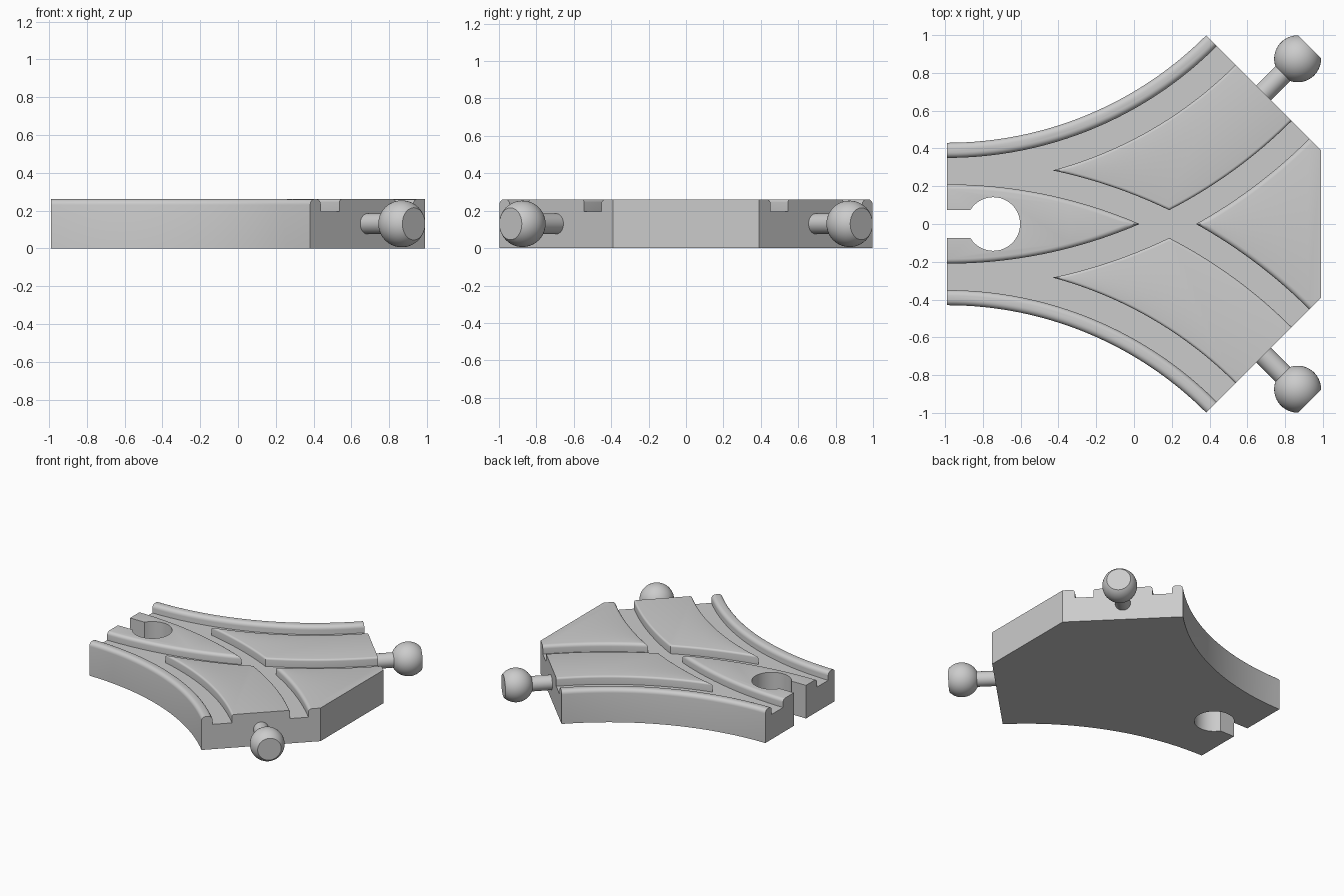
import bpy, bmesh
from math import sin, cos, acos, pi, radians
from mathutils import Matrix, Vector

cube = bpy.data.objects.get("Cube")
if cube:
    bpy.data.objects.remove(cube, do_unlink=True)

X0, C = -0.99, 2.37            # start of the track, height of the turning centres
END = radians(45)              # angle each branch turns through
EDGE_IN, EDGE_OUT = 1.94, 2.80
G1, G2, G3, G4 = 2.02, 2.16, 2.58, 2.712   # wheel groove radii
FLOOR, TOP = 0.195, 0.26

grey = bpy.data.materials.new("plain grey")
grey.use_nodes = True
grey.diffuse_color = (0.6, 0.6, 0.6, 1)
bsdf = next(n for n in grey.node_tree.nodes if n.type == 'BSDF_PRINCIPLED')
bsdf.inputs["Base Color"].default_value = grey.diffuse_color


def finish(name, bm):
    bmesh.ops.recalc_face_normals(bm, faces=bm.faces)
    mesh = bpy.data.meshes.new(name)
    bm.to_mesh(mesh)
    bm.free()
    mesh.materials.append(grey)
    ob = bpy.data.objects.new(name, mesh)
    bpy.context.collection.objects.link(ob)
    bpy.ops.object.select_all(action='DESELECT')
    ob.select_set(True)
    bpy.context.view_layer.objects.active = ob
    bpy.ops.object.shade_smooth_by_angle(angle=radians(32))


def loft(name, layers):
    """Stack matching outlines, given as (points, z), into a closed solid."""
    bm = bmesh.new()
    rings = [[bm.verts.new((x, y, z)) for x, y in pts] for pts, z in layers]
    for low, high in zip(rings, rings[1:]):
        for i in range(len(low)):
            j = (i + 1) % len(low)
            bm.faces.new((low[i], low[j], high[j], high[i]))
    bm.faces.new(rings[0][::-1])
    bm.faces.new(rings[-1])
    finish(name, bm)


def rounded(name, outline, bottom, r, steps=4):
    """Solid whose top edge is rounded along the arcs of its outline."""
    layers = [(outline(0), bottom)]
    for i in range(steps + 1):
        a = i / steps * pi / 2
        layers.append((outline(r * (1 - cos(a))), TOP - r * (1 - sin(a))))
    loft(name, layers)


def arc(side, r, t0, t1, n=24):
    ts = [t0 + (t1 - t0) * i / n for i in range(n + 1)]
    return [(X0 + r * sin(t), side * (C - r * cos(t))) for t in ts]


def crossing(r1, r2):
    """Angles on both circles where a branch arc meets the opposite one."""
    y = (r2 * r2 - r1 * r1) / (4 * C)
    return acos((C - y) / r1), acos((C + y) / r2)


def mirror(pts):
    return [(x, -y) for x, y in pts]


# Keyhole socket in the narrow end, from upper to lower lip
SLOT, HOLE_R, HOLE_X = 0.075, 0.142, -0.745
gap = pi - acos((HOLE_R ** 2 - SLOT ** 2) ** 0.5 / HOLE_R)
socket = [(X0, SLOT)]
for i in range(37):
    a = gap - 2 * gap * i / 36
    socket.append((HOLE_X + HOLE_R * cos(a), HOLE_R * sin(a)))
socket.append((X0, -SLOT))

# Base slab with the groove floor as its top
corner = arc(1, EDGE_OUT, END, END, 1)[:1]
half = arc(1, G1, 0, END, 32) + corner
base = socket + mirror(half) + half[::-1]
loft("base", [(base, 0), (base, FLOOR)])


# Island around the socket
def socket_island(d):
    r = G3 - d
    lower = arc(1, r, 0, acos(C / r))
    return socket + lower + mirror(lower[-2::-1])


rounded("socket_island", socket_island, FLOOR, 0.025)


# Island between the two branches at the wide end
def wide_island(d):
    r = G4 + d
    upper = arc(1, r, acos(C / r), END) + corner
    return upper + mirror(upper[:0:-1])


rounded("wide_island", wide_island, FLOOR, 0.025)

for side, label in ((1, "left"), (-1, "right")):
    # Outer rail
    def rail(d):
        return (arc(side, EDGE_IN + d, 0, END, 32)
                + arc(side, G1 - d, END, 0, 32))

    rounded(label + "_outer_rail", rail, 0, 0.03, 5)

    # Island between the wheel grooves of one branch
    def branch_island(d):
        a, b, c = G2 + d, G3 - d, G4 + d
        tip_a, tip_c = crossing(a, c)
        heel_b, heel_c = crossing(b, c)
        return (arc(side, a, tip_a, END) + arc(side, b, END, heel_b)
                + arc(-side, c, heel_c, tip_c)[1:-1])

    rounded(label + "_branch_island", branch_island, FLOOR, 0.015)

    # Connector: stem and ball with a flat nose, turned about its own axis
    stem_r, ball_r, ball_at, nose = 0.055, 0.124, 0.255, 0.09
    start = pi - acos((ball_r ** 2 - stem_r ** 2) ** 0.5 / ball_r)
    stop = acos(nose / ball_r)
    profile = [(0, -0.03), (stem_r, -0.03)]
    for i in range(21):
        a = start + (stop - start) * i / 20
        profile.append((ball_r * sin(a), ball_at + ball_r * cos(a)))
    profile.append((0, ball_at + nose))
    bm = bmesh.new()
    vs = [bm.verts.new((r, 0, z)) for r, z in profile]
    es = [bm.edges.new(pair) for pair in zip(vs, vs[1:])]
    bmesh.ops.spin(bm, geom=vs + es, cent=(0, 0, 0), axis=(0, 0, 1),
                   angle=2 * pi, steps=40, use_duplicate=False)
    bmesh.ops.remove_doubles(bm, verts=bm.verts, dist=0.0001)
    x, y = arc(side, C, END, END, 1)[0]
    turn = Vector((1, side, 0)).to_track_quat('Z', 'Y').to_matrix().to_4x4()
    bm.transform(Matrix.Translation((x, y, 0.13)) @ turn)
    finish(label + "_connector", bm)
